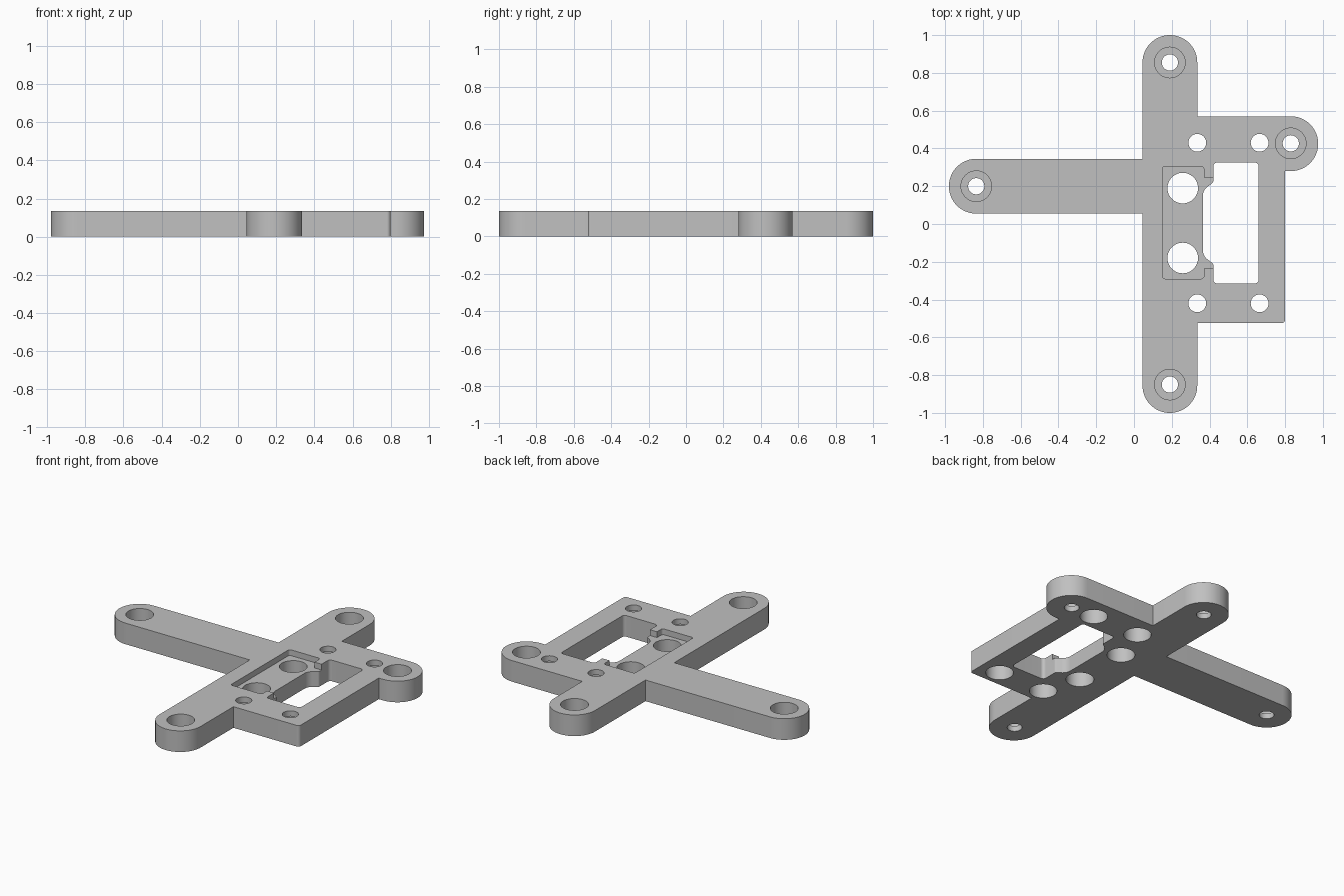
import bpy, bmesh, math
from mathutils import Vector

default = bpy.data.objects.get("Cube")
if default:
    bpy.data.objects.remove(default, do_unlink=True)

THICK = 0.135

grey = bpy.data.materials.new("plain grey")
grey.use_nodes = True
colour = (0.53, 0.53, 0.53, 1)
grey.diffuse_color = colour
grey.node_tree.nodes["Principled BSDF"].inputs["Base Color"].default_value = colour


def fillet(corners):
    """Turn (x, y, radius) corners into an outline with rounded corners."""
    out = []
    for i, (x, y, r) in enumerate(corners):
        p = Vector((x, y))
        a = (Vector(corners[i - 1][:2]) - p).normalized()
        b = (Vector(corners[(i + 1) % len(corners)][:2]) - p).normalized()
        if r == 0:
            out.append(p)
            continue
        half = a.angle(b) / 2
        centre = p + (a + b).normalized() * (r / math.sin(half))
        start = p + a * (r / math.tan(half)) - centre
        end = p + b * (r / math.tan(half)) - centre
        sweep = start.angle(end)
        steps = max(3, round(sweep / math.radians(5)))
        for k in range(steps + 1):
            t = k / steps
            v = start * math.sin((1 - t) * sweep) + end * math.sin(t * sweep)
            out.append(centre + v / math.sin(sweep))
    return out


def finish(name, bm):
    bmesh.ops.remove_doubles(bm, verts=bm.verts, dist=1e-5)
    bmesh.ops.recalc_face_normals(bm, faces=bm.faces)
    mesh = bpy.data.meshes.new(name)
    bm.to_mesh(mesh)
    bm.free()
    mesh.materials.append(grey)
    ob = bpy.data.objects.new(name, mesh)
    bpy.context.collection.objects.link(ob)
    return ob


def slab(name, corners, z0, z1):
    bm = bmesh.new()
    face = bm.faces.new([bm.verts.new((p.x, p.y, z0)) for p in fillet(corners)])
    top = bmesh.ops.extrude_face_region(bm, geom=[face])["geom"]
    verts = [v for v in top if isinstance(v, bmesh.types.BMVert)]
    bmesh.ops.translate(bm, verts=verts, vec=(0, 0, z1 - z0))
    return finish(name, bm)


def bore(name, x, y, profile, sides=48):
    """Round cutter from a bottom-to-top list of (radius, z)."""
    bm = bmesh.new()
    rings = [[bm.verts.new((x + r * math.cos(k * math.tau / sides),
                            y + r * math.sin(k * math.tau / sides), z))
              for k in range(sides)] for r, z in profile]
    for low, high in zip(rings, rings[1:]):
        for k in range(sides):
            n = (k + 1) % sides
            bm.faces.new((low[k], low[n], high[n], high[k]))
    bm.faces.new(rings[0][::-1])
    bm.faces.new(rings[-1])
    return finish(name, bm)


# Plate: three rounded arms, a frame and a corner lug
R = 0.1449
plate = slab("mounting_plate", [
    (0.045, 1.0, R), (0.335, 1.0, R), (0.335, 0.57, 0),
    (0.975, 0.57, R), (0.975, 0.28, R), (0.8, 0.28, 0),
    (0.8, -0.525, 0.02), (0.335, -0.525, 0),
    (0.335, -1.0, R), (0.045, -1.0, R), (0.045, 0.055, 0),
    (-0.98, 0.055, R), (-0.98, 0.345, R), (0.045, 0.345, 0)], 0, THICK)

# Shallow pocket with a narrower mouth towards the window
cutters = [slab("pocket_cutter", [
    (0.15, 0.305, 0.015), (0.37, 0.305, 0.015), (0.37, 0.245, 0),
    (0.45, 0.245, 0), (0.45, -0.235, 0), (0.37, -0.235, 0),
    (0.37, -0.29, 0.015), (0.15, -0.29, 0.015)], THICK - 0.037, THICK + 0.1)]

# Window with a bulge towards the pocket
cutters.append(slab("window_cutter", [
    (0.42, 0.325, 0.02), (0.66, 0.325, 0.02),
    (0.66, -0.315, 0.02), (0.42, -0.315, 0.02),
    (0.42, -0.21, 0.015), (0.365, -0.17, 0.06),
    (0.365, 0.18, 0.06), (0.42, 0.22, 0.015)], -0.1, THICK + 0.15))

# Arm holes, wide from above
for x, y in [(0.19, 0.855), (0.19, -0.85), (-0.835, 0.2), (0.83, 0.427)]:
    cutters.append(bore("arm_hole_cutter", x, y, [
        (0.043, -0.1), (0.043, 0.035), (0.081, 0.035), (0.081, 0.3)]))

# Frame holes, wide from below
for x in (0.335, 0.665):
    for y in (0.43, -0.42):
        cutters.append(bore("frame_hole_cutter", x, y, [
            (0.08, -0.1), (0.08, 0.1), (0.047, 0.1), (0.047, 0.3)]))

# Large straight holes in the pocket
for y in (0.19, -0.18):
    cutters.append(bore("pocket_hole_cutter", 0.258, y, [(0.081, -0.1), (0.081, 0.3)]))

# Cut everything out, then discard the cutters
bpy.ops.object.select_all(action="DESELECT")
bpy.context.view_layer.objects.active = plate
plate.select_set(True)
for cutter in cutters:
    cutter.hide_render = True
    mod = plate.modifiers.new("cut", "BOOLEAN")
    mod.operation = "DIFFERENCE"
    mod.solver = "EXACT"
    mod.object = cutter
    bpy.ops.object.modifier_apply(modifier=mod.name)
    bpy.data.objects.remove(cutter, do_unlink=True)

bpy.ops.object.shade_smooth_by_angle(angle=math.radians(30))
